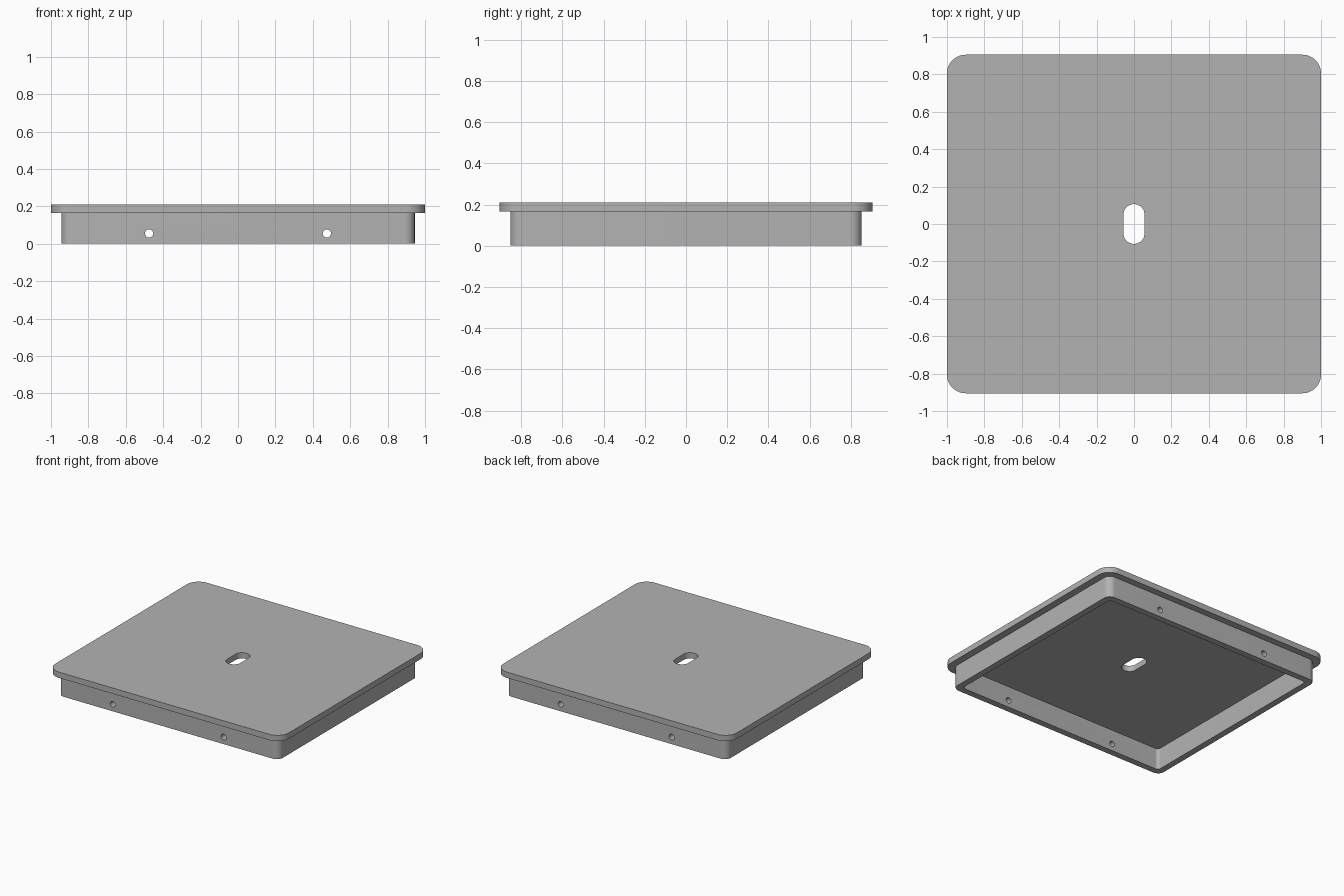
import bpy, bmesh
from math import pi, sin, cos, radians
from mathutils import Matrix

if "Cube" in bpy.data.objects:
    bpy.data.objects.remove(bpy.data.objects["Cube"])

grey = bpy.data.materials.new("plain grey")
grey.use_nodes = True
grey.diffuse_color = (0.45, 0.45, 0.45, 1)
grey.node_tree.nodes["Principled BSDF"].inputs["Base Color"].default_value = grey.diffuse_color


def rounded_prism(name, half_x, half_y, radius, z0, z1, steps=12):
    """Upright block with rounded vertical corners."""
    bm = bmesh.new()
    ring = []
    for corner, (sx, sy) in enumerate([(1, 1), (-1, 1), (-1, -1), (1, -1)]):
        cx, cy = sx * (half_x - radius), sy * (half_y - radius)
        for i in range(steps + 1):
            a = (corner + i / steps) * pi / 2
            ring.append(bm.verts.new((cx + radius * cos(a), cy + radius * sin(a), z0)))
    bmesh.ops.remove_doubles(bm, verts=ring, dist=1e-5)
    base = bm.faces.new(bm.verts)
    top = bmesh.ops.extrude_face_region(bm, geom=[base])["geom"]
    bmesh.ops.translate(bm, vec=(0, 0, z1 - z0),
                        verts=[v for v in top if isinstance(v, bmesh.types.BMVert)])
    bmesh.ops.recalc_face_normals(bm, faces=bm.faces)
    return to_object(name, bm)


def cross_pin(name, x, z, radius, length):
    """Cylinder running front to back."""
    bm = bmesh.new()
    place = Matrix.Translation((x, 0, z)) @ Matrix.Rotation(pi / 2, 4, "X")
    bmesh.ops.create_cone(bm, cap_ends=True, segments=32, radius1=radius,
                          radius2=radius, depth=length, matrix=place)
    return to_object(name, bm)


def to_object(name, bm):
    mesh = bpy.data.meshes.new(name)
    bm.to_mesh(mesh)
    bm.free()
    mesh.materials.append(grey)
    obj = bpy.data.objects.new(name, mesh)
    bpy.context.collection.objects.link(obj)
    return obj


def select_only(obj):
    bpy.ops.object.select_all(action="DESELECT")
    obj.select_set(True)
    bpy.context.view_layer.objects.active = obj


def cut(obj, cutter):
    mod = obj.modifiers.new("cut", "BOOLEAN")
    mod.operation, mod.solver, mod.object = "DIFFERENCE", "EXACT", cutter
    select_only(obj)
    bpy.ops.object.modifier_apply(modifier=mod.name)
    bpy.data.objects.remove(cutter)


# Top plate with the oblong centre slot
plate = rounded_prism("top_plate", 1.0, 0.905, 0.1, 0.165, 0.21)
cut(plate, rounded_prism("slot_cutter", 0.056, 0.106, 0.055, 0.1, 0.3))

# Hollow skirt under the plate, open at the bottom
skirt = rounded_prism("skirt_frame", 0.945, 0.853, 0.053, 0, 0.165)
cut(skirt, rounded_prism("hollow_cutter", 0.895, 0.803, 0.025, -0.1, 0.3))

# Screw holes through the front and back walls
for x in (-0.475, 0.475):
    cut(skirt, cross_pin("hole_cutter", x, 0.055, 0.022, 2))

for part in (plate, skirt):
    select_only(part)
    bpy.ops.object.shade_smooth_by_angle(angle=radians(30))
